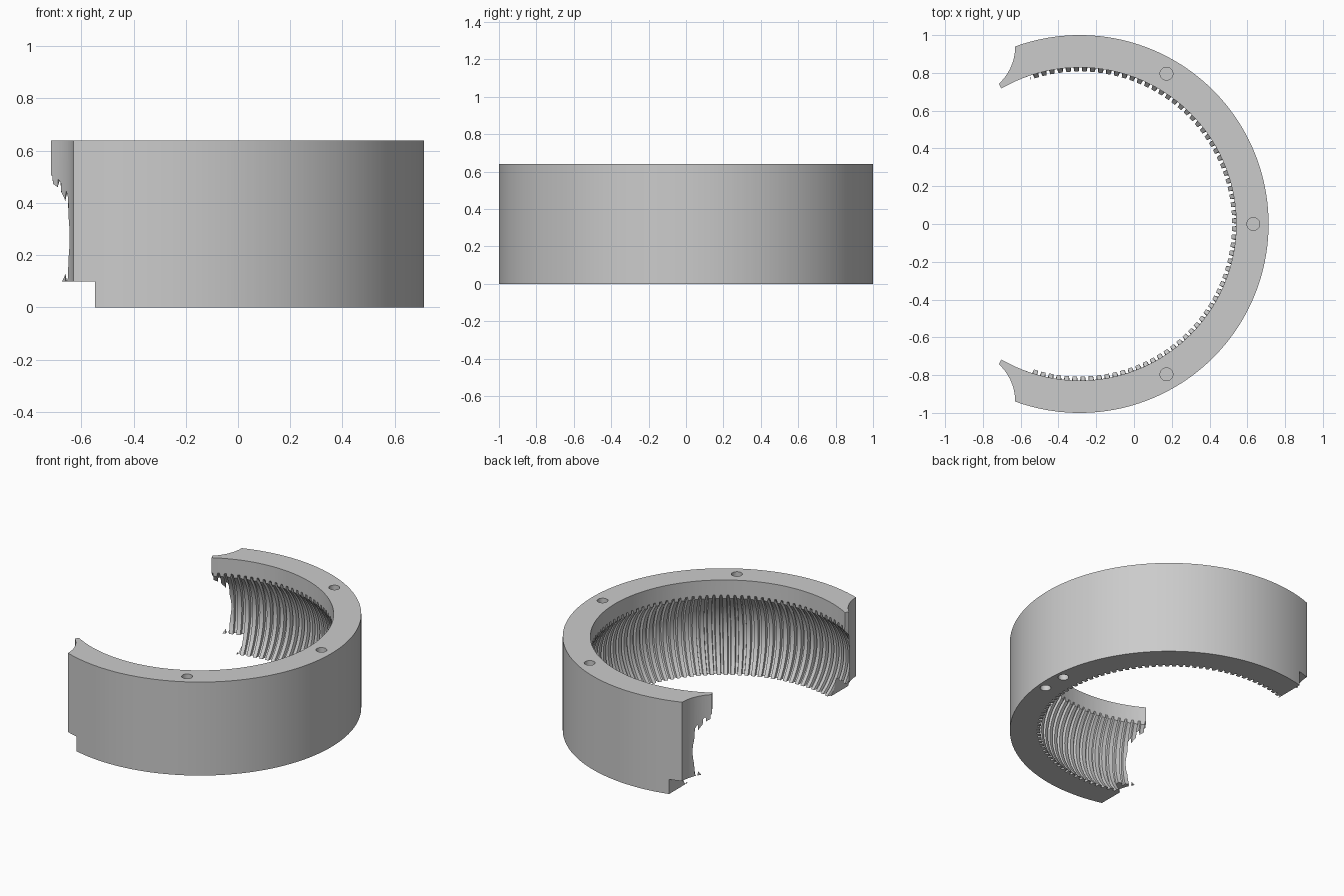
import bpy, bmesh, math
from mathutils import Matrix

cube = bpy.data.objects.get("Cube")
if cube:
    bpy.data.objects.remove(cube, do_unlink=True)

CX = -0.2875                      # ring axis in x
HEIGHT, OUTER, LIP = 0.64, 1.0, 0.8285
ARC, ARC_Z, ROOT = 0.37, 0.268, 0.944   # worm groove: arc radius, mid height, deepest radius
TEETH, ROWS = 80, 16
TWIST = math.radians(0.6)

grey = bpy.data.materials.new("plain grey")
grey.use_nodes = True
colour = (0.6, 0.6, 0.6, 1)
grey.diffuse_color = colour
grey.node_tree.nodes["Principled BSDF"].inputs["Base Color"].default_value = colour


def make_object(name, bm):
    bm.normal_update()
    mesh = bpy.data.meshes.new(name)
    bm.to_mesh(mesh)
    bm.free()
    mesh.materials.append(grey)
    obj = bpy.data.objects.new(name, mesh)
    bpy.context.collection.objects.link(obj)
    return obj


def groove(depth):
    """Points of the hollow arc from the lip down to the base; depth raises a tooth."""
    centre = ROOT - depth - ARC
    top = ARC_Z + math.sqrt(ARC ** 2 - (LIP - centre) ** 2)
    heights = [top * (1 - i / ROWS) for i in range(ROWS + 1)]
    return [(centre + math.sqrt(ARC ** 2 - (z - ARC_Z) ** 2), z) for z in heights]


# Toothed ring segment: sweep a closed section through 240 degrees
bm = bmesh.new()
sections = []
steps = [(0.15, 0), (0.23, 0.022), (0.77, 0.022), (0.85, 0)]
columns = [((t + f) / TEETH, d) for t in range(TEETH) for f, d in steps]
for share, depth in [(0, 0)] + columns + [(1, 0)]:
    angle = math.radians(-120 + 240 * share)
    # slight helix that fades out towards both ends
    twist = TWIST * min(1, 10 * share, 10 * (1 - share))
    section = [(OUTER, 0, 0), (OUTER, HEIGHT, 0), (LIP, HEIGHT, 0)]
    section += [(r, z, twist * (z / ARC_Z - 1) / 2) for r, z in groove(depth)]
    sections.append([bm.verts.new((CX + r * math.cos(angle + a), r * math.sin(angle + a), z))
                     for r, z, a in section])
for a, b in zip(sections, sections[1:]):
    for i in range(len(a)):
        j = (i + 1) % len(a)
        bm.faces.new((a[i], b[i], b[j], a[j]))
bm.faces.new(sections[0])
bm.faces.new(sections[-1][::-1])
ring = make_object("toothed_ring_segment", bm)


def cut(bm):
    """Subtract a helper solid from the ring."""
    cutter = make_object("cutter", bm)
    cutter.hide_render = True
    mod = ring.modifiers.new("cut", "BOOLEAN")
    mod.operation = "DIFFERENCE"
    mod.solver = "EXACT"
    mod.object = cutter
    bpy.context.view_layer.objects.active = ring
    bpy.ops.object.modifier_apply(modifier=mod.name)
    bpy.data.objects.remove(cutter, do_unlink=True)


def cylinder(x, y, z0, z1, radius, sides):
    bm = bmesh.new()
    bmesh.ops.create_cone(bm, cap_ends=True, segments=sides, radius1=radius, radius2=radius,
                          depth=z1 - z0, matrix=Matrix.Translation((x, y, (z0 + z1) / 2)))
    return bm


# Rounded hollows in both end faces
for side in (-1, 1):
    cut(cylinder(-0.898, side * 0.94, -0.1, 0.8, 0.269, 96))

# Step under both ends
bm = bmesh.new()
bmesh.ops.create_cube(bm, size=1, matrix=Matrix.Translation((-1.048, 0, 0)) @ Matrix.Diagonal((1, 3, 0.2, 1)))
cut(bm)

# Blind pin holes: three in the top, a pair in the underside
for degrees, radius, z0, z1 in [(-60, 0.919, 0.56, 0.7), (0, 0.919, 0.56, 0.7), (60, 0.919, 0.56, 0.7),
                                (-5.3, 0.944, -0.1, 0.08), (5.3, 0.944, -0.1, 0.08)]:
    a = math.radians(degrees)
    cut(cylinder(CX + radius * math.cos(a), radius * math.sin(a), z0, z1, 0.034, 32))

bpy.ops.object.select_all(action="DESELECT")
ring.select_set(True)
bpy.context.view_layer.objects.active = ring
bpy.ops.object.shade_smooth_by_angle(angle=math.radians(25))
